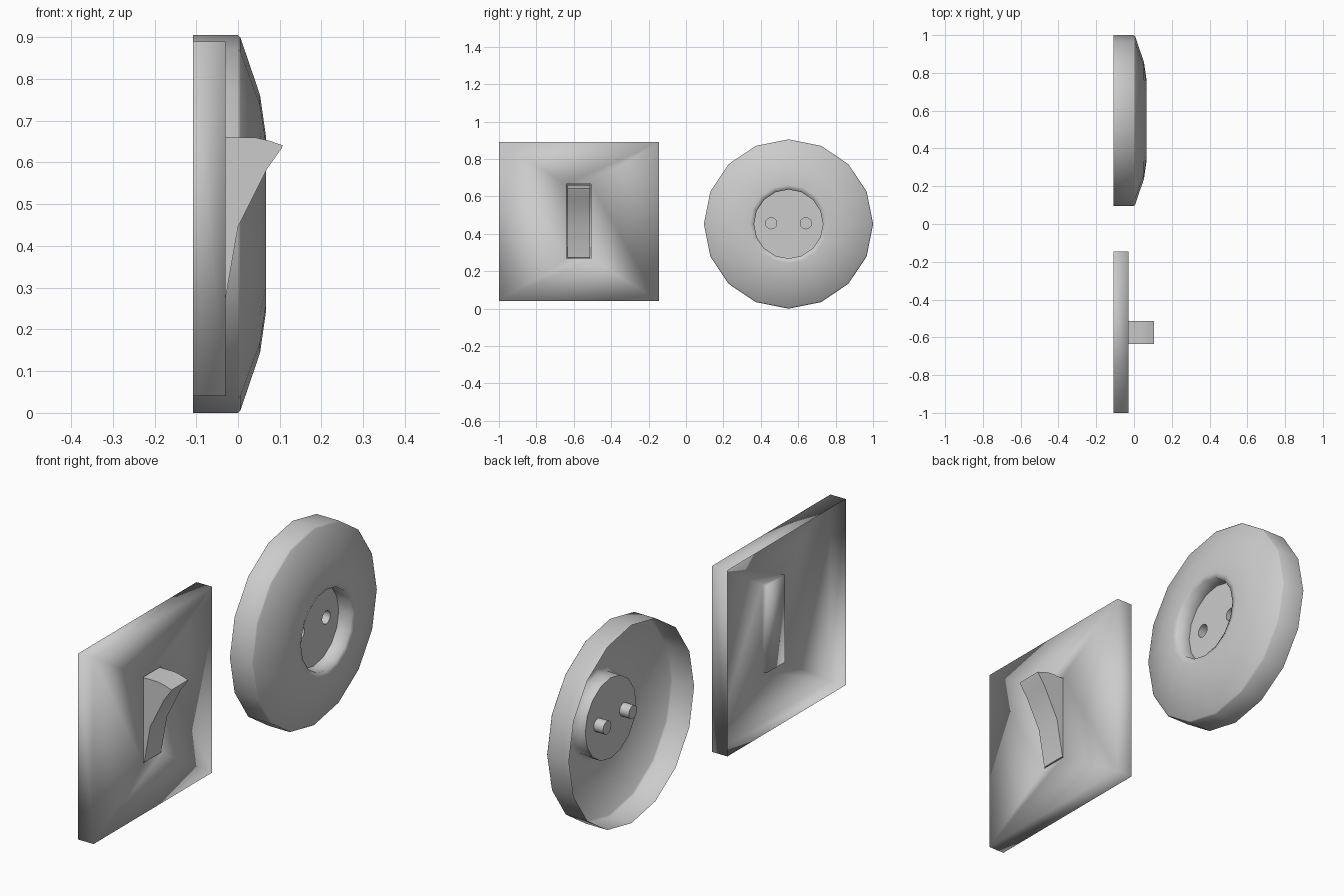
import bpy, bmesh, math

if "Cube" in bpy.data.objects:
    bpy.data.objects.remove(bpy.data.objects["Cube"])


def finish(bm, name, angle):
    # Turn a bmesh into a named object with smooth shading below the given angle
    bmesh.ops.recalc_face_normals(bm, faces=bm.faces)
    # fronts look towards +x
    front = max((f for f in bm.faces if abs(f.normal.x) > 0.3), key=lambda f: f.calc_center_median().x)
    if front.normal.x < 0:
        bmesh.ops.reverse_faces(bm, faces=bm.faces)
    me = bpy.data.meshes.new(name)
    bm.to_mesh(me)
    bm.free()
    ob = bpy.data.objects.new(name, me)
    bpy.context.collection.objects.link(ob)
    bpy.ops.object.select_all(action='DESELECT')
    ob.select_set(True)
    bpy.context.view_layer.objects.active = ob
    if angle:
        bpy.ops.object.shade_smooth_by_angle(angle=math.radians(angle))
    return ob


def ring(bm, x, r, cy, cz, n):
    return [bm.verts.new((x, cy + r * math.cos(2 * math.pi * i / n),
                          cz + r * math.sin(2 * math.pi * i / n))) for i in range(n)]


def rect(bm, x, y0, y1, z0, z1):
    return [bm.verts.new((x, y, z)) for y, z in ((y0, z0), (y1, z0), (y1, z1), (y0, z1))]


def bridge(bm, a, b):
    n = len(a)
    for i in range(n):
        bm.faces.new((a[i], a[(i + 1) % n], b[(i + 1) % n], b[i]))


# Switch plate: open-backed box front with a shallow pocket for the rocker
bm = bmesh.new()
loops = [rect(bm, x, *b) for x, b in (
    (-0.108, (-1.0, -0.145, 0.04, 0.89)),
    (-0.03, (-1.0, -0.145, 0.04, 0.89)),
    (-0.03, (-0.64, -0.508, 0.267, 0.666)),
    (-0.052, (-0.64, -0.508, 0.267, 0.666)))]
for a, b in zip(loops, loops[1:]):
    bridge(bm, a, b)
bm.faces.new(loops[-1])
finish(bm, "switch_plate", 100)

# Rocker: side profile (x, z) extruded along y
profile = [(-0.05, 0.66), (0.04, 0.66), (0.075, 0.652), (0.107, 0.641), (0.104, 0.633),
           (0.07, 0.585), (0.0, 0.445), (-0.03, 0.273), (-0.05, 0.273)]
bm = bmesh.new()
sides = [[bm.verts.new((x, y, z)) for x, z in profile] for y in (-0.634, -0.513)]
bridge(bm, *sides)
for s in sides:
    bm.faces.new(s)
finish(bm, "switch_rocker", 35)

# Socket cover: 16-sided dish, open at the back, with a recessed cup
CY, CZ = 0.548, 0.4525
bm = bmesh.new()
loops = [ring(bm, x, r, CY, CZ, 16) for x, r in (
    (-0.108, 0.4525), (0.0, 0.4525), (0.006, 0.446), (0.053, 0.308),
    (0.067, 0.21), (0.063, 0.184), (-0.003, 0.184))]
for a, b in zip(loops, loops[1:]):
    bridge(bm, a, b)
finish(bm, "socket_cover", 100)

# Cup floor with two capped pin holes reaching backwards
bm = bmesh.new()
rings = [ring(bm, -0.003, 0.184, CY, CZ, 16)]
rings += [ring(bm, -0.003, 0.03, CY + d, CZ + 0.004, 12) for d in (-0.093, 0.093)]
edges = [bm.edges.new((r[i], r[(i + 1) % len(r)])) for r in rings for i in range(len(r))]
bmesh.ops.triangle_fill(bm, use_beauty=True, use_dissolve=False, edges=edges, normal=(1, 0, 0))
for hole in rings[1:]:
    end = [bm.verts.new((-0.05, v.co.y, v.co.z)) for v in hole]
    bridge(bm, hole, end)
    bm.faces.new(end)
finish(bm, "socket_floor", 40)
